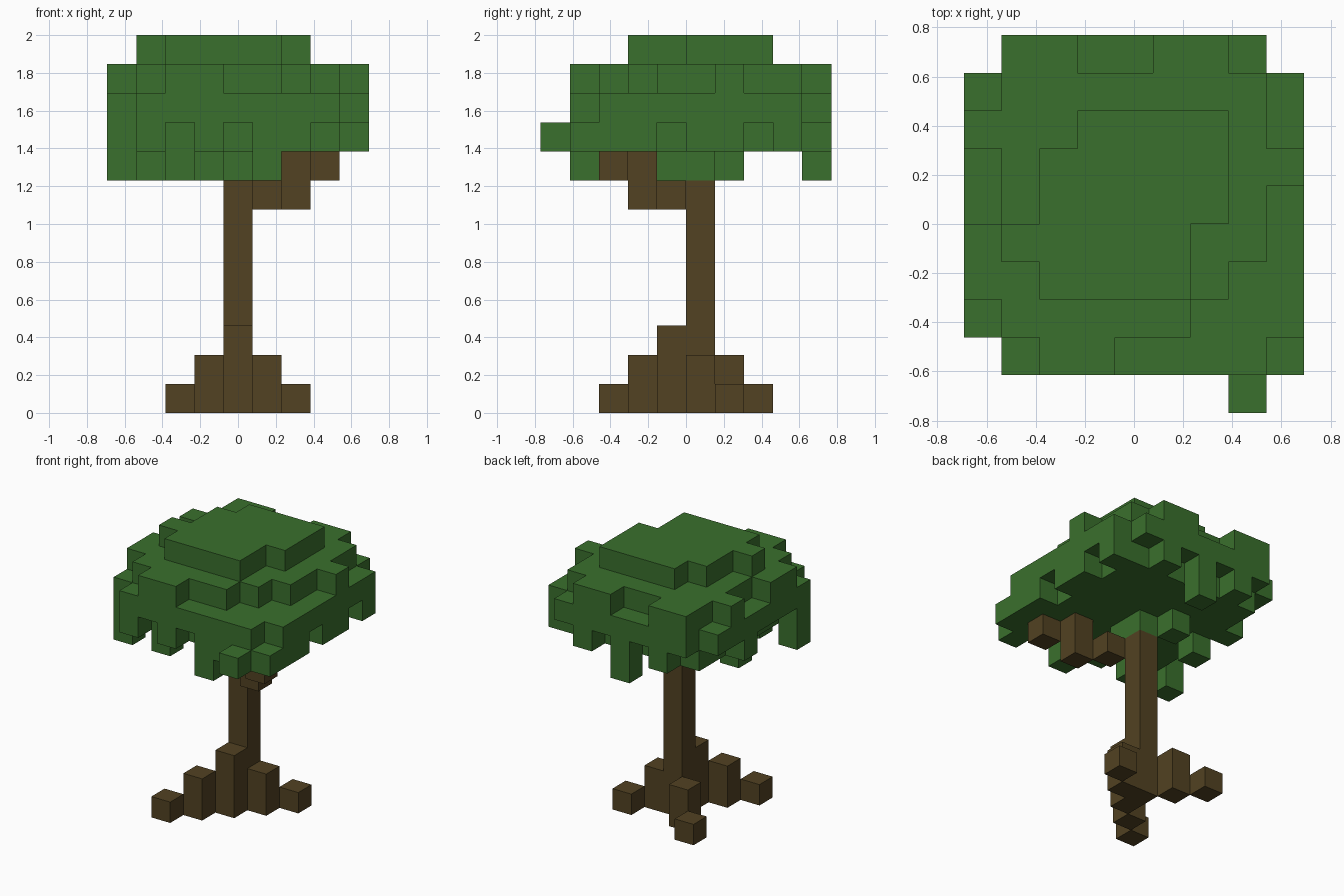
import bpy
import bmesh
from mathutils import Vector

cube = bpy.data.objects.get("Cube")
if cube:
    bpy.data.objects.remove(cube)

S = 2 / 13  # edge of one block


def material(name, colour):
    mat = bpy.data.materials.new(name)
    mat.use_nodes = True
    mat.diffuse_color = (*colour, 1)
    mat.node_tree.nodes["Principled BSDF"].inputs["Base Color"].default_value = (*colour, 1)
    return mat


def column(x, y, bottom, top):
    """Cells of an upright stack of blocks."""
    return {(x, y, z) for z in range(bottom, top)}


def block_object(name, cells, mat):
    """Outer skin of a set of blocks; x is centred on a cell, y on a cell edge."""
    bm = bmesh.new()
    verts = {}

    def vert(p):
        key = tuple(round(c) for c in p)
        if key not in verts:
            verts[key] = bm.verts.new(((key[0] - 0.5) * S, key[1] * S, key[2] * S))
        return verts[key]

    for cell in sorted(cells):
        for axis in range(3):
            for side in (0, 1):
                step = [0, 0, 0]
                step[axis] = 1 if side else -1
                if tuple(a + b for a, b in zip(cell, step)) in cells:
                    continue
                u, v, origin = Vector(), Vector(), Vector(cell)
                u[(axis + 1) % 3] = 1
                v[(axis + 2) % 3] = 1
                origin[axis] += side
                ring = [origin, origin + u, origin + u + v, origin + v]
                bm.faces.new([vert(p) for p in (ring if side else ring[::-1])])
    mesh = bpy.data.meshes.new(name)
    bm.to_mesh(mesh)
    bm.free()
    mesh.materials.append(mat)
    obj = bpy.data.objects.new(name, mesh)
    bpy.context.collection.objects.link(obj)
    return obj


bark = material("brown bark", (0.084, 0.054, 0.016))
leaf = material("green leaves", (0.042, 0.162, 0.026))

# Trunk with a buttress at the front
block_object("trunk", column(0, 0, 0, 8) | column(0, -1, 0, 3), bark)

# Three stepped roots running out diagonally
roots = set()
for start, direction in (((-1, -2), (-1, -1)), ((1, 0), (1, 1)), ((-1, 1), (-1, 1))):
    for n in range(2):
        roots |= column(start[0] + n * direction[0], start[1] + n * direction[1], 0, 2 - n)
block_object("roots", roots, bark)

# Branch climbing towards the front corner
branch = column(1, -1, 7, 8) | column(2, -2, 7, 9) | column(3, -3, 8, 9)
block_object("branch", branch, bark)

# Crown plan from back to front: l low, m middle, h high, t top, dot empty
plan = [
    ".hhmmhhm.",
    "mhhhhhhhm",
    "hhhtttthm",
    "mhttttthh",
    "mhttttthm",
    "htttttHhm".lower(),
    "hhtttthmm",
    "mhhhhhmmm",
    ".mhhmmmml",
    ".......l.",
]
tops = {"l": 10, "m": 11, "h": 12, "t": 13}

# Gaps cut up into the rim, and tufts hanging below it
gaps = {(-3, 4), (-1, 4), (1, 4), (3, 4), (4, 2), (4, -1), (0, -4), (-2, -4),
        (-4, 3), (-4, 2), (-4, 0), (-4, -1), (-4, -2)}
tufts = {(0, 4), (-4, -3), (-2, -3), (1, -4), (0, 0), (0, -1), (-1, 1), (-3, 0)}

crown = set()
for row, line in enumerate(plan):
    for col, level in enumerate(line):
        if level == ".":
            continue
        x, y = col - 4, 4 - row
        bottom = 10 if (x, y) in gaps else 8 if (x, y) in tufts else 9
        crown |= column(x, y, bottom, tops[level])
block_object("leaf_crown", crown, leaf)
